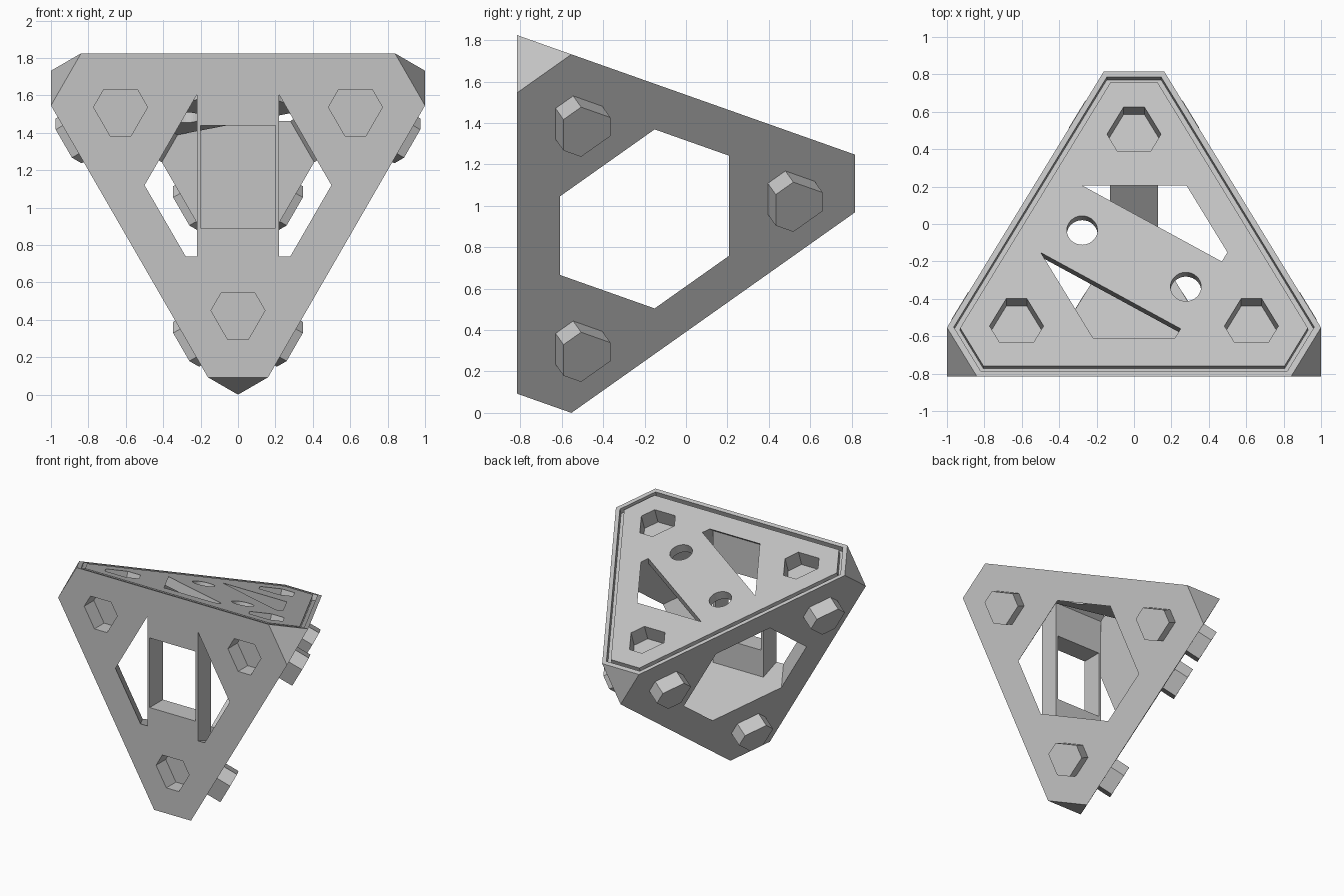
import bpy, bmesh, math
from mathutils import Vector, Matrix

if "Cube" in bpy.data.objects:
    bpy.data.objects.remove(bpy.data.objects["Cube"], do_unlink=True)

# Regular tetrahedron with clipped corners, front plate vertical
CLIP = 0.322
EDGE = 2 + CLIP
HEIGHT = EDGE * math.sqrt(2 / 3)
FRONT = -HEIGHT * (1 - CLIP / EDGE) / 2
LOW = -CLIP / math.sqrt(3)
TOP = LOW + EDGE * math.sqrt(3) / 2
INRAD = EDGE / math.sqrt(12)
CORNERS = {
    "left": Vector((EDGE / 2, FRONT, TOP)),
    "right": Vector((-EDGE / 2, FRONT, TOP)),
    "bottom": Vector((0, FRONT, LOW)),
    "back": Vector((0, FRONT + HEIGHT, TOP - INRAD)),
}
MIDDLE = sum(CORNERS.values(), Vector()) / 4
# Opening sizes: towards the corners and towards the edges
OPEN_CORNER, OPEN_EDGE = 0.415, 0.45

grey = bpy.data.materials.new("light grey")
grey.use_nodes = True
grey.diffuse_color = (0.55, 0.55, 0.55, 1)
grey.node_tree.nodes["Principled BSDF"].inputs["Base Color"].default_value = (0.55, 0.55, 0.55, 1)


def add_object(name, bm):
    bmesh.ops.recalc_face_normals(bm, faces=bm.faces)
    mesh = bpy.data.meshes.new(name)
    bm.to_mesh(mesh)
    bm.free()
    mesh.materials.append(grey)
    ob = bpy.data.objects.new(name, mesh)
    bpy.context.collection.objects.link(ob)
    return ob


def solid(name, planes):
    """Convex solid bounded by (point, outward normal) planes."""
    bm = bmesh.new()
    bmesh.ops.create_cube(bm, size=8)
    for point, normal in planes:
        geom = bm.verts[:] + bm.edges[:] + bm.faces[:]
        cut = bmesh.ops.bisect_plane(bm, geom=geom, plane_co=point,
                                     plane_no=normal, clear_outer=True)["geom_cut"]
        rim = [e for e in cut if isinstance(e, bmesh.types.BMEdge)]
        if rim:
            bmesh.ops.edgeloop_fill(bm, edges=rim)
    return add_object(name, bm)


def subtract(target, cutter):
    cutter.hide_render = True
    mod = target.modifiers.new("cut", "BOOLEAN")
    mod.operation, mod.solver, mod.object = "DIFFERENCE", "EXACT", cutter
    bpy.context.view_layer.update()
    graph = bpy.context.evaluated_depsgraph_get()
    mesh = bpy.data.meshes.new_from_object(target.evaluated_get(graph))
    target.modifiers.clear()
    target.data = mesh
    bpy.data.objects.remove(cutter, do_unlink=True)


def plate(opposite):
    """Centre and outward normal of the plate facing away from a corner."""
    centre = sum((v for k, v in CORNERS.items() if k != opposite), Vector()) / 3
    return centre, (centre - MIDDLE).normalized()


def toward(opposite, corner):
    return (CORNERS[corner] - plate(opposite)[0]).normalized()


def hexagon(name, centre, normal, axis, corner_r, edge_r, low, high):
    planes = [(centre + normal * low, -normal), (centre + normal * high, normal)]
    for k in range(6):
        d = Matrix.Rotation(k * math.pi / 3, 3, normal) @ axis
        planes.append((centre + d * (edge_r if k % 2 else corner_r), d))
    return solid(name, planes)


def strip(opposite, corner, width, depth):
    """Long bar lying just under a plate, pointing to a corner."""
    centre, n = plate(opposite)
    side = n.cross(toward(opposite, corner))
    return solid("strip", [(centre + side * width, side), (centre - side * width, -side),
                           (centre - n * depth, -n), (centre + n * 0.5, n)])


# Clipped outer body
planes = [plate(k) for k in CORNERS]
for k, v in CORNERS.items():
    other = next(w for j, w in CORNERS.items() if j != k)
    planes.append((v + (other - v).normalized() * CLIP, (v - MIDDLE).normalized()))
frame = solid("corner_frame", planes)

# Inner cavity that opens a hexagon in every plate
names = list(CORNERS)
planes = []
for k in names:
    face = next(j for j in names if j != k)
    planes.append((plate(face)[0] + toward(face, k) * OPEN_CORNER,
                   (CORNERS[k] - MIDDLE).normalized()))
for i, a in enumerate(names):
    for b in names[i + 1:]:
        face = next(j for j in names if j not in (a, b))
        mid = (CORNERS[a] + CORNERS[b]) / 2
        centre = plate(face)[0]
        planes.append((centre + (mid - centre).normalized() * OPEN_EDGE,
                       (mid - MIDDLE).normalized()))
cavity = solid("cavity", planes)

# Cross bars kept on the front and top plates
subtract(cavity, strip("back", "bottom", 0.22, 0.165))
subtract(cavity, strip("bottom", "left", 0.22, 0.07))
subtract(frame, cavity)

# Rectangular window in the front bar
X, Y, Z = Vector((1, 0, 0)), Vector((0, 1, 0)), Vector((0, 0, 1))
subtract(frame, solid("window", [(X * 0.2, X), (X * -0.2, -X), (Y * -0.6, Y), (Y * -0.9, -Y),
                                 (Z * 1.44, Z), (Z * 0.89, -Z)]))

# Bolt holes in the top bar
centre, n = plate("bottom")
for s in (-1, 1):
    bm = bmesh.new()
    spot = centre + toward("bottom", "left") * 0.32 * s
    bmesh.ops.create_cone(bm, cap_ends=True, segments=40, radius1=0.082, radius2=0.082, depth=0.3,
                          matrix=Matrix.Translation(spot) @ n.to_track_quat("Z", "Y").to_matrix().to_4x4())
    subtract(frame, add_object("bolt_hole", bm))

# Seal groove around the top plate
axis = toward("bottom", "back")
CORNER_R = 2 * INRAD - CLIP * math.sqrt(3) / 2
groove = hexagon("groove", centre, n, axis, CORNER_R - 0.033, INRAD - 0.03, -0.045, 0.1)
subtract(groove, hexagon("groove_core", centre, n, axis, CORNER_R - 0.06, INRAD - 0.062, -0.2, 0.2))
subtract(frame, groove)

# Sockets on the front and top plates, matching pegs on the two side plates
for face in names:
    centre, n = plate(face)
    for corner in names:
        if corner == face:
            continue
        axis = toward(face, corner)
        spot = centre + axis * 0.725
        if face in ("back", "bottom"):
            subtract(frame, hexagon("socket", spot, n, axis, 0.135, 0.115, -0.12, 0.1))
        else:
            side = "left" if face == "right" else "right"
            hexagon(f"{side}_plate_{corner}_peg", spot, n, axis, 0.13, 0.11, -0.02, 0.115)
